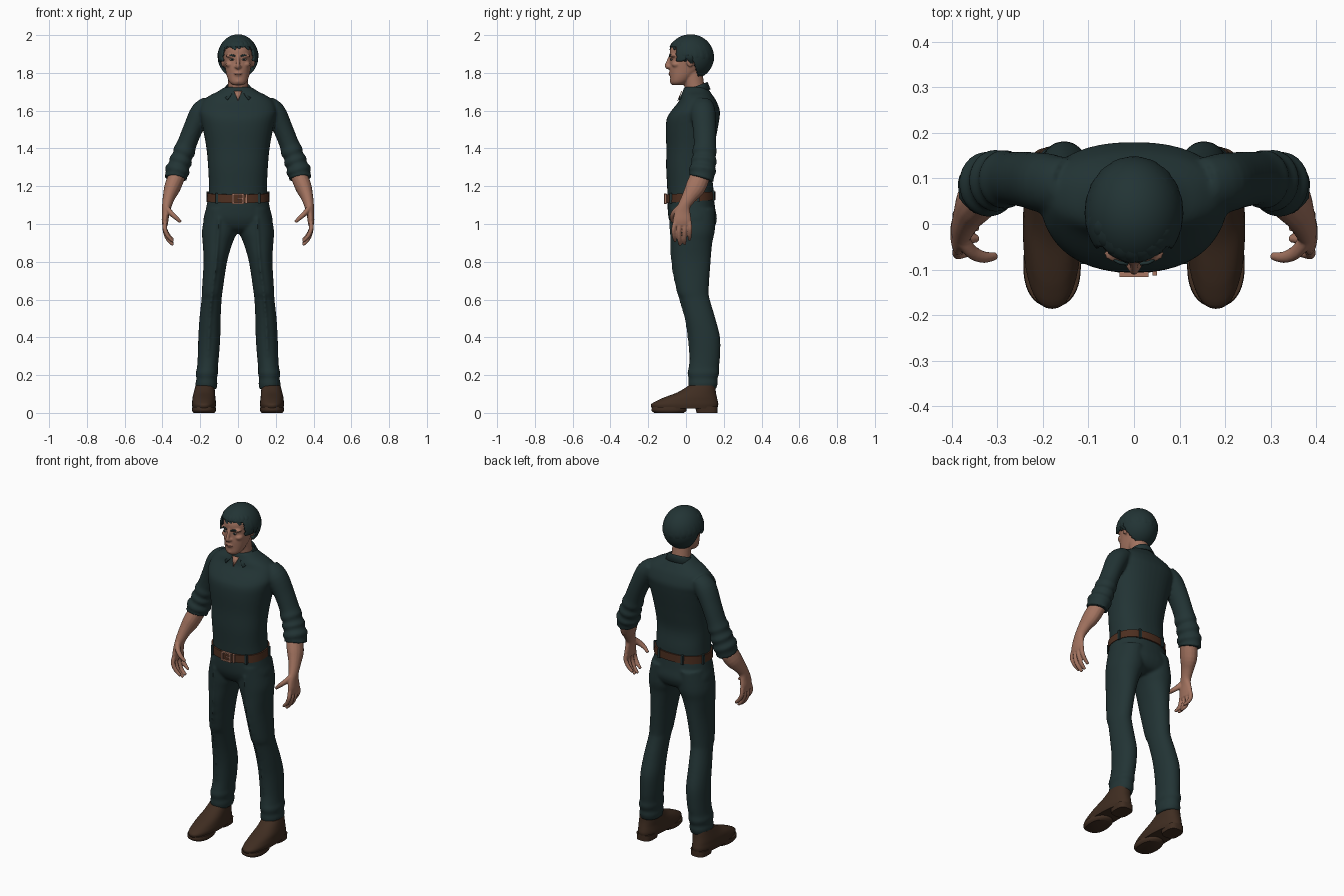
import bpy, bmesh, math
from mathutils import Vector, Matrix

cube = bpy.data.objects.get("Cube")
if cube:
    bpy.data.objects.remove(cube, do_unlink=True)


def material(name, r, g, b):
    m = bpy.data.materials.new(name)
    m.use_nodes = True
    m.diffuse_color = (r, g, b, 1)
    m.node_tree.nodes["Principled BSDF"].inputs["Base Color"].default_value = (r, g, b, 1)
    return m


cloth = material("dark green cloth", .016, .034, .035)
skin = material("skin", .36, .17, .115)
leather = material("belt leather", .075, .028, .014)
shoe_brown = material("shoe brown", .05, .026, .015)
copper = material("buckle copper", .4, .19, .13)
lip = material("lip", .22, .08, .06)
eye_grey = material("eye grey", .2, .16, .14)


def spline(rows, steps):
    """Catmull-Rom interpolation of rows of numbers."""
    rows = [Vector(r) for r in rows]
    pad = [rows[0]] + rows + [rows[-1]]
    out = []
    for a, b, c, d in zip(pad, pad[1:], pad[2:], pad[3:]):
        for i in range(steps):
            t = i / steps
            out.append(b + (c - a) * (t / 2) + (a * 2 - b * 5 + c * 4 - d) * (t * t / 2)
                       + (b * 3 - a - c * 3 + d) * (t ** 3 / 2))
    return out + [rows[-1]]


def oval(angle, e):
    c, s = math.cos(angle), math.sin(angle)
    return (math.copysign(abs(c) ** (2 / e), c), math.copysign(abs(s) ** (2 / e), s))


def skin_rings(bm, rings):
    rings = [[bm.verts.new(p) for p in ring] for ring in rings]
    n = len(rings[0])
    for a, b in zip(rings, rings[1:]):
        for i in range(n):
            bm.faces.new((a[i], a[(i + 1) % n], b[(i + 1) % n], b[i]))
    bm.faces.new(rings[0])
    bm.faces.new(rings[-1])


def loft(bm, rows, e=2.3, steps=4, n=40):
    """Level oval rings; row = z, centre x, centre y, radius x, radius y."""
    ring = [oval(math.tau * i / n, e) for i in range(n)]
    skin_rings(bm, [[(x + u * rx, y + v * ry, z) for u, v in ring]
                    for z, x, y, rx, ry in spline(rows, steps)])


def tube(bm, rows, ref=(1, 0, 0), steps=4, n=16):
    """Rings across a path; row = x, y, z, radius along ref, radius across it."""
    pts = spline(rows, steps)
    rings = []
    for i, p in enumerate(pts):
        t = (pts[min(i + 1, len(pts) - 1)].xyz - pts[max(i - 1, 0)].xyz).normalized()
        u = Vector(ref) - t * t.dot(Vector(ref))
        u.normalize()
        v = t.cross(u)
        rings.append([p.xyz + u * p[3] * math.cos(a) + v * p[4] * math.sin(a)
                      for a in (math.tau * k / n for k in range(n))])
    skin_rings(bm, rings)


def place(loc, size):
    return Matrix.Translation(loc) @ Matrix.Diagonal((*size, 1))


def ball(bm, loc, size):
    bmesh.ops.create_uvsphere(bm, u_segments=20, v_segments=12, radius=1, matrix=place(loc, size))


def box(bm, loc, size):
    bmesh.ops.create_cube(bm, size=1, matrix=place(loc, size))


def mirror(bm):
    copy = bmesh.ops.duplicate(bm, geom=bm.verts[:] + bm.edges[:] + bm.faces[:])["geom"]
    for v in copy:
        if isinstance(v, bmesh.types.BMVert):
            v.co.x *= -1


def finish(name, bm, mat, voxel=0, smooth=2, solid=0):
    bmesh.ops.recalc_face_normals(bm, faces=bm.faces)
    me = bpy.data.meshes.new(name)
    bm.to_mesh(me)
    bm.free()
    me.materials.append(mat)
    ob = bpy.data.objects.new(name, me)
    bpy.context.collection.objects.link(ob)
    bpy.ops.object.select_all(action="DESELECT")
    ob.select_set(True)
    bpy.context.view_layer.objects.active = ob
    bpy.ops.object.shade_smooth_by_angle(angle=math.radians(40))
    if solid:
        ob.modifiers.new("thickness", "SOLIDIFY").thickness = solid
    if voxel:
        mod = ob.modifiers.new("blend", "REMESH")
        mod.mode, mod.voxel_size, mod.use_smooth_shade = "VOXEL", voxel, True
        mod = ob.modifiers.new("soften", "SMOOTH")
        mod.factor, mod.iterations = .5, smooth
    return ob


# Shirt: sleeves with rolled folds, then the torso
bm = bmesh.new()
tube(bm, [(.15, .085, 1.63, .05, .06), (.195, .09, 1.59, .058, .066), (.24, .098, 1.5, .052, .061),
          (.272, .1, 1.42, .052, .059), (.285, .098, 1.385, .059, .065), (.295, .097, 1.36, .052, .06),
          (.303, .095, 1.335, .062, .069), (.312, .092, 1.31, .055, .063), (.32, .088, 1.285, .067, .073),
          (.327, .085, 1.26, .057, .065), (.33, .08, 1.24, .062, .068)], n=28)
mirror(bm)
loft(bm, [(1.13, 0, .025, .157, .122), (1.2, 0, .022, .154, .122), (1.3, 0, .014, .158, .119),
          (1.4, 0, .022, .167, .126), (1.5, 0, .03, .185, .137), (1.56, 0, .038, .198, .139),
          (1.6, 0, .051, .205, .128), (1.65, 0, .062, .187, .099), (1.68, 0, .058, .15, .084),
          (1.7, 0, .055, .11, .073), (1.725, 0, .05, .07, .06)])
finish("shirt", bm, cloth, .008)

# Collar: a standing band folded outward, with two points at the front
bm = bmesh.new()
n, rows = 32, []
for i in range(n + 1):
    a = math.radians(-90) + .3 + (math.tau - .6) * i / n
    c, s = math.cos(a), math.sin(a)
    tip = max(0, 1 - min(i, n - i) / 5)
    rows.append([bm.verts.new(p) for p in (
        (.06 * c, .05 + .058 * s, 1.7 + .02 * s),
        (.064 * c, .05 + .064 * s, 1.728 + .024 * s),
        (.088 * c + math.copysign(.03 * tip, c), .052 + .078 * s - .018 * tip, 1.695 + .018 * s - .018 * tip))])
for a, b in zip(rows, rows[1:]):
    for k in range(2):
        bm.faces.new((a[k], b[k], b[k + 1], a[k + 1]))
finish("collar", bm, cloth, solid=.006)

# Bare skin in the open neck
bm = bmesh.new()
bm.faces.new([bm.verts.new(p) for p in ((-.022, -.024, 1.705), (.022, -.024, 1.705), (0, -.046, 1.652))])
finish("open_neck", bm, skin, solid=.004)

# Trousers: legs, then the hips
bm = bmesh.new()
loft(bm, [(1.08, .085, .035, .083, .118), (.97, .096, .037, .094, .116), (.9, .108, .032, .079, .107),
          (.8, .12, .03, .062, .1), (.65, .136, .037, .055, .083), (.6, .14, .05, .053, .076),
          (.5, .148, .077, .056, .078), (.4, .152, .098, .058, .082), (.3, .157, .1, .056, .08),
          (.24, .162, .094, .055, .08), (.21, .165, .092, .059, .084), (.18, .166, .09, .054, .076),
          (.155, .167, .09, .058, .078), (.125, .167, .088, .053, .07)], e=2.1)
# pressed crease down the front of each leg
tube(bm, [(.1, -.07, 1.03, .008, .02), (.115, -.066, .8, .006, .014), (.135, -.04, .65, .006, .012),
          (.15, .006, .48, .006, .01), (.157, .024, .3, .005, .008)])
mirror(bm)
loft(bm, [(1.14, 0, .025, .158, .122), (1.08, 0, .029, .17, .126), (1.02, 0, .037, .183, .126),
          (.97, 0, .04, .165, .1), (.95, 0, .04, .1, .05)])
finish("trousers", bm, cloth, .008)

# Belt, belt loops and buckle
bm = bmesh.new()
loft(bm, [(1.118, 0, .024, .165, .132), (1.163, 0, .024, .163, .131)], steps=1)
for v in bm.verts:
    v.co.z += .06 * v.co.y
finish("belt", bm, leather)
bm = bmesh.new()
for deg in (-50, 15, 65, 115, 165, 230):
    u, v = oval(math.radians(deg), 2.3)
    box(bm, (.164 * u, .024 + .132 * v, 1.142 + .008 * v), (.014, .014, .055))
finish("belt_loops", bm, cloth)
bm = bmesh.new()
for side in (-1, 1):
    box(bm, (side * .027, -.11, 1.134), (.009, .012, .054))
    box(bm, (0, -.11, 1.134 + side * .023), (.06, .012, .008))
box(bm, (.012, -.113, 1.134), (.034, .008, .006))
box(bm, (.046, -.107, 1.134), (.01, .012, .05))
finish("buckle", bm, copper)

# Shoes: uppers, soles and heels
bm = bmesh.new()
loft(bm, [(.022, .18, -.007, .06, .172), (.045, .18, -.007, .064, .178), (.068, .18, .01, .062, .157),
          (.085, .18, .028, .06, .135), (.11, .178, .058, .056, .1), (.145, .175, .085, .05, .07)])
mirror(bm)
finish("shoe_uppers", bm, shoe_brown)
bm = bmesh.new()
loft(bm, [(0, .18, -.09, .055, .078), (.012, .18, -.09, .063, .092), (.03, .18, -.09, .062, .09)])
loft(bm, [(0, .18, .112, .046, .056), (.035, .18, .108, .05, .06)], e=3, steps=1)
mirror(bm)
finish("shoe_soles", bm, shoe_brown)

# Forearms and hands with curled fingers
bm = bmesh.new()
tube(bm, [(.31, .09, 1.29, .045, .05), (.345, .053, 1.2, .044, .054), (.365, .018, 1.145, .033, .04),
          (.376, -.008, 1.1, .026, .033), (.382, -.018, 1.06, .02, .042), (.386, -.02, 1.02, .018, .049),
          (.386, -.02, .992, .014, .045)])
for k, reach in enumerate((.075, .092, .088, .068)):
    y = -.057 + k * .025
    tube(bm, [(.386, y, 1.01, .012, .012), (.387, y * 1.15, 1.01 - reach * .5, .012, .012),
              (.37, y * 1.1, 1.01 - reach, .011, .011), (.343, y, .99 - reach * 1.1, .008, .008)])
tube(bm, [(.38, -.03, 1.085, .016, .02), (.358, -.06, 1.06, .014, .017), (.33, -.073, 1.035, .012, .013),
          (.303, -.07, 1.01, .008, .009)])
mirror(bm)
finish("forearms_and_hands", bm, skin, .0045)

# Head: ears, cheeks and nostrils mirrored, then skull, nose, lips and neck
bm = bmesh.new()
ball(bm, (.08, .022, 1.862), (.01, .02, .031))
ball(bm, (.036, -.066, 1.89), (.03, .018, .009))
ball(bm, (.042, -.05, 1.845), (.024, .026, .018))
ball(bm, (.01, -.09, 1.832), (.008, .011, .008))
mirror(bm)
loft(bm, [(1.735, 0, -.045, .026, .027), (1.75, 0, -.036, .045, .046), (1.78, 0, -.02, .058, .064),
          (1.82, 0, 0, .067, .087), (1.865, 0, .015, .075, .099), (1.92, 0, .02, .077, .105),
          (1.96, 0, .025, .065, .088), (1.98, 0, .025, .04, .055)], e=2.15)
tube(bm, [(0, -.08, 1.89, .009, .01), (0, -.093, 1.86, .009, .011), (0, -.1, 1.836, .011, .012),
          (0, -.092, 1.823, .007, .008)])
ball(bm, (0, -.082, 1.795), (.022, .01, .012))
ball(bm, (0, -.068, 1.755), (.02, .018, .016))
tube(bm, [(0, .055, 1.66, .06, .055), (0, .045, 1.73, .053, .052), (0, .03, 1.82, .053, .055)], n=28)
finish("head", bm, skin, .005)

# Eyes, brows and mouth
bm = bmesh.new()
ball(bm, (.032, -.077, 1.871), (.013, .006, .006))
mirror(bm)
finish("eyes", bm, eye_grey)
bm = bmesh.new()
ball(bm, (.032, -.081, 1.871), (.005, .004, .005))
tube(bm, [(.014, -.087, 1.888, .004, .004), (.034, -.084, 1.894, .005, .004), (.055, -.068, 1.888, .003, .003)],
     ref=(0, 0, 1))
mirror(bm)
finish("pupils_and_brows", bm, cloth)
bm = bmesh.new()
ball(bm, (0, -.085, 1.795), (.021, .008, .004))
finish("mouth", bm, lip)

# Hair: a cap cut along the hairline, with locks laid over it
centre, size = Vector((0, .024, 1.884)), Vector((.096, .112, .108))


def hairline(y):
    if y < -.045:
        return 1.935
    if y < 0:
        return 1.865
    return 1.89 if y < .03 else 1.89 - min(y - .03, .035) * 3.2


bm = bmesh.new()
bmesh.ops.create_icosphere(bm, subdivisions=5, radius=1, matrix=place(centre, size))
low = [f for f in bm.faces if f.calc_center_median().z < hairline(f.calc_center_median().y)]
bmesh.ops.delete(bm, geom=low, context="FACES")
finish("hair_cap", bm, cloth, solid=-.012)


def lock(bm, path, width, thick):
    """Tapered strand over the cap; path holds (heading, elevation, lift) with heading 0 at the front."""
    rows = []
    for i, (head, up, lift) in enumerate(path):
        h, u = math.radians(head), math.radians(up)
        d = Vector((math.sin(h) * math.cos(u), -math.cos(h) * math.cos(u), math.sin(u)))
        taper = (.6, 1, .9, .25)[i]
        rows.append((*(centre + d * size * lift), thick * taper, width * taper))
    mid = Vector(rows[1][:3]) + Vector(rows[2][:3]) - centre * 2
    tube(bm, rows, ref=mid, n=10)


bm = bmesh.new()
for k in range(9):      # fringe swept sideways over the forehead
    h = -66 + k * 16
    lock(bm, [(h - 25, 68, .95), (h - 12, 52, .99), (h, 36, 1.04), (h + 9, 20 + k % 3 * 4, 1.04)], .022, .011)
for k in range(7):      # bands across the crown
    h = 100 - k * 30
    lock(bm, [(h + 60, 55, .94), (h + 40, 72, .96), (h, 66, .98), (h - 12, 42, 1)], .024, .011)
for k in range(13):     # sides and back combed down
    h = 72 + k * 18
    back = 1 - abs(h - 180) / 110
    lock(bm, [(h - 14, 58, .95), (h - 6, 32, 1.01), (h, 4 - 14 * back, 1.03), (h + 4, -12 - 42 * back, .94)],
         .027, .011)
finish("hair_locks", bm, cloth)
